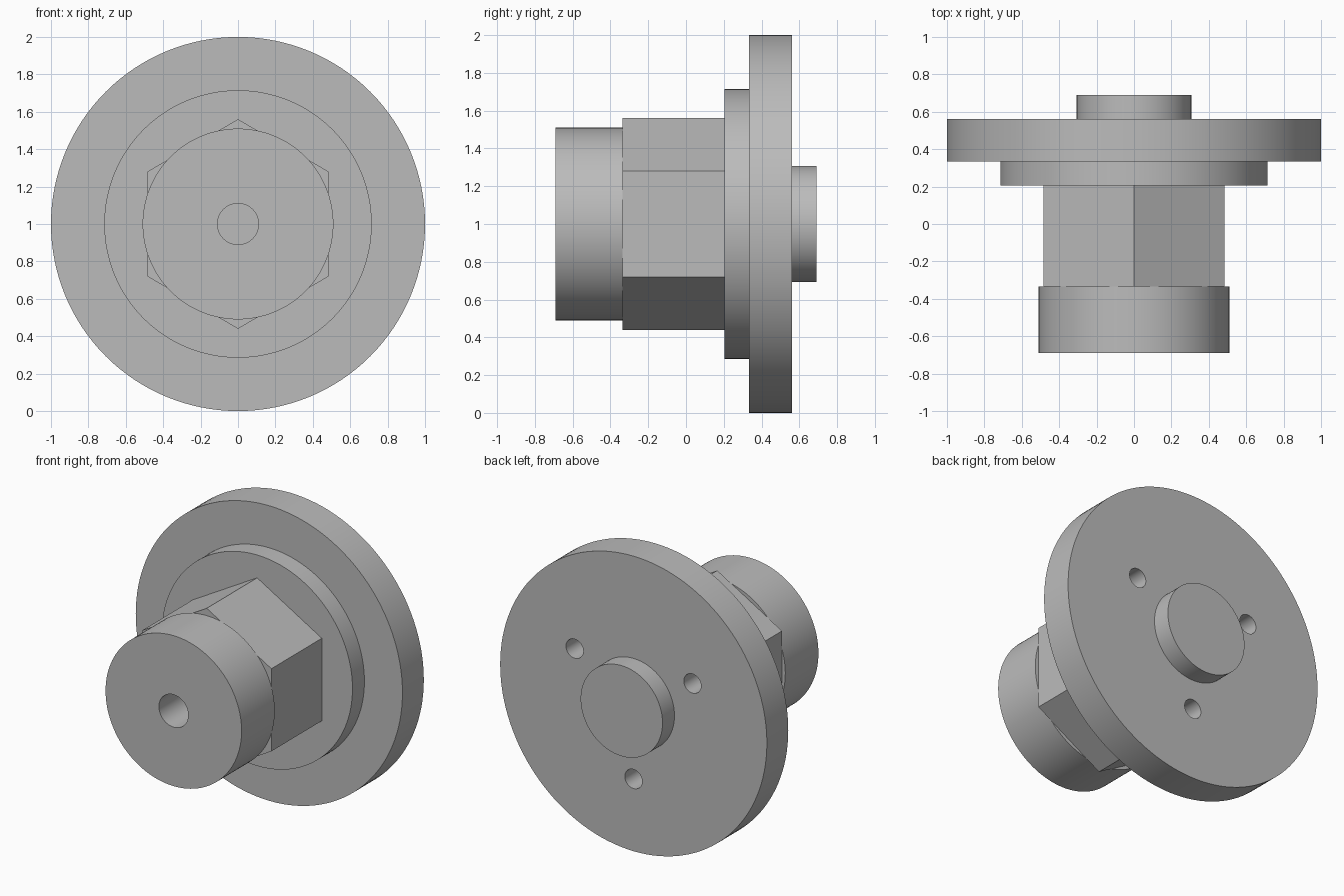
import bpy, bmesh
from math import sin, cos, pi, radians

cube = bpy.data.objects.get("Cube")
if cube:
    bpy.data.objects.remove(cube, do_unlink=True)

AXIS_Z = 1.0    # height of the shaft axis, which runs along y
ROUND = 128     # sides of a round part

grey = bpy.data.materials.new("machined grey")
grey.use_nodes = True
colour = (0.5, 0.5, 0.5, 1)
grey.diffuse_color = colour
grey.node_tree.nodes["Principled BSDF"].inputs["Base Color"].default_value = colour


def lathe(name, profile, sides=ROUND, x=0, z=0):
    """Turn (radius, y) points about the y axis and close both ends."""
    bm = bmesh.new()
    rings = []
    for radius, y in profile:
        angles = [2 * pi * i / sides for i in range(sides)]
        rings.append([bm.verts.new((x + radius * sin(a), y, AXIS_Z + z + radius * cos(a)))
                      for a in angles])
    for a, b in zip(rings, rings[1:]):
        for i in range(sides):
            j = (i + 1) % sides
            bm.faces.new((a[i], a[j], b[j], b[i]))
    bm.faces.new(rings[0])
    bm.faces.new(rings[-1])
    bmesh.ops.recalc_face_normals(bm, faces=bm.faces)
    mesh = bpy.data.meshes.new(name)
    bm.to_mesh(mesh)
    bm.free()
    mesh.materials.append(grey)
    obj = bpy.data.objects.new(name, mesh)
    bpy.context.collection.objects.link(obj)
    return obj


def activate(obj):
    bpy.ops.object.select_all(action="DESELECT")
    obj.select_set(True)
    bpy.context.view_layer.objects.active = obj


# Front hub with its blind centre bore
hub = lathe("front_hub", [(0.11, -0.37), (0.11, -0.69), (0.51, -0.69), (0.51, -0.335)])

# Hexagonal body, one corner pointing up
lathe("hex_body", [(0.56, -0.335), (0.56, 0.205)], sides=6)

# Step, large disc and rear spigot
collar = lathe("collar", [(0.715, 0.205), (0.715, 0.333)])
flange = lathe("flange", [(1.0, 0.333), (1.0, 0.562)])
spigot = lathe("rear_spigot", [(0.307, 0.562), (0.307, 0.69)])

# Three blind holes in the back of the flange
for degrees in (30, 150, 270):
    a = radians(degrees)
    cutter = lathe("hole_cutter", [(0.065, 0.36), (0.065, 0.6)], 48,
                   0.51 * cos(a), 0.51 * sin(a))
    cutter.hide_render = True
    cut = flange.modifiers.new("bolt_hole", "BOOLEAN")
    cut.operation = "DIFFERENCE"
    cut.solver = "EXACT"
    cut.object = cutter
    activate(flange)
    bpy.ops.object.modifier_apply(modifier=cut.name)
    bpy.data.objects.remove(cutter, do_unlink=True)

# Smooth round walls, crisp rims
for part in (hub, collar, flange, spigot):
    activate(part)
    bpy.ops.object.shade_smooth_by_angle(angle=radians(30))
